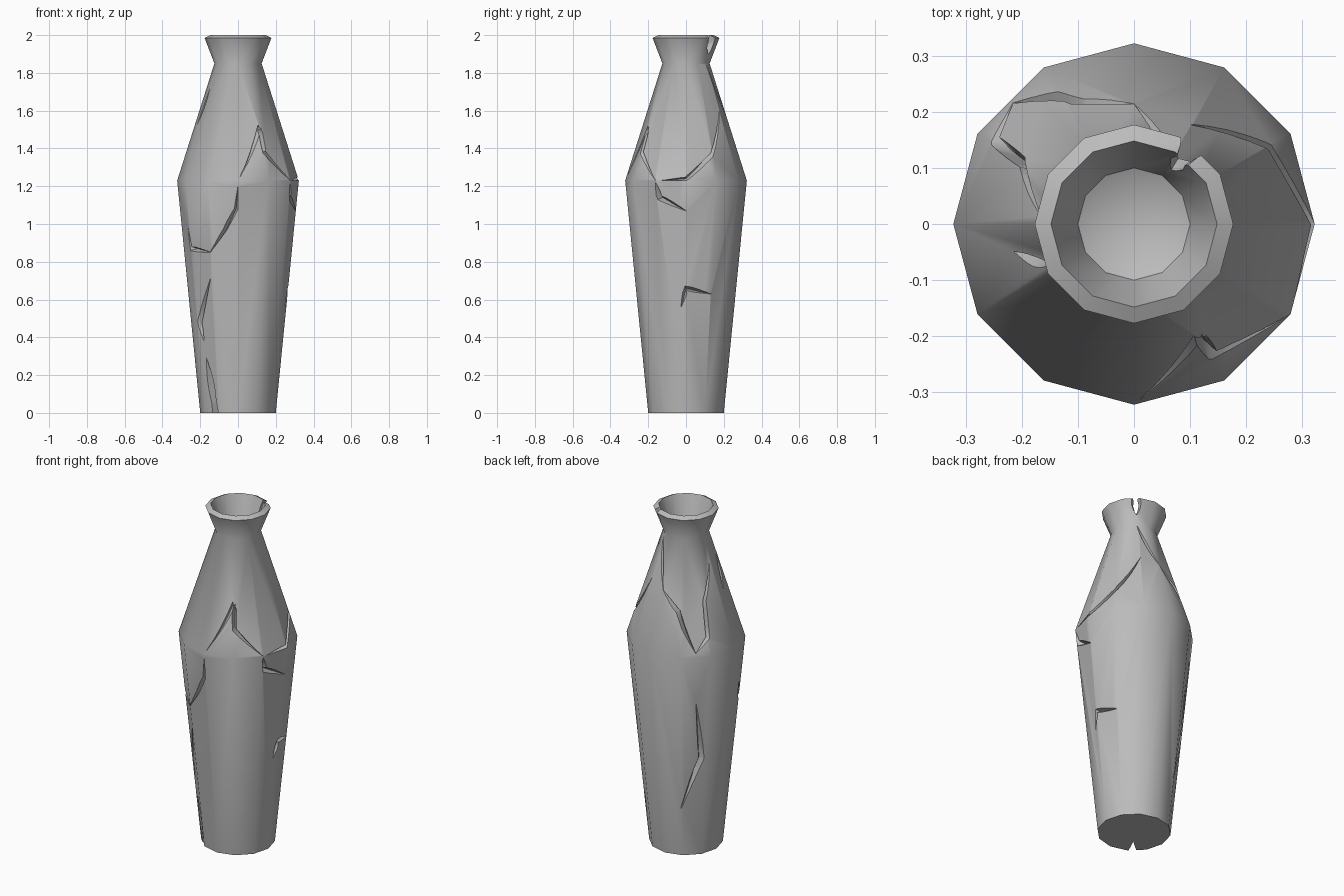
import bpy, bmesh, math
from mathutils import Vector

cube = bpy.data.objects.get("Cube")
if cube:
    bpy.data.objects.remove(cube, do_unlink=True)

SIDES = 12
STEP = 2 * math.pi / SIDES
OUTER = [(0.2, 0), (0.322, 1.23), (0.125, 1.85), (0.177, 1.985)]
INNER = [(0.148, 2.0), (0.1, 1.86)]

clay = bpy.data.materials.new("grey_clay")
clay.use_nodes = True
clay.diffuse_color = (0.5, 0.5, 0.5, 1)
clay.node_tree.nodes["Principled BSDF"].inputs["Base Color"].default_value = (0.5, 0.5, 0.5, 1)


def make_object(name, bm):
    bmesh.ops.recalc_face_normals(bm, faces=bm.faces[:])
    mesh = bpy.data.meshes.new(name)
    bm.to_mesh(mesh)
    bm.free()
    mesh.materials.append(clay)
    obj = bpy.data.objects.new(name, mesh)
    bpy.context.collection.objects.link(obj)
    return obj


def bridge(bm, a, b):
    n = len(a)
    for i in range(n):
        bm.faces.new((a[i], a[(i + 1) % n], b[(i + 1) % n], b[i]))


# Vase body: lathed profile, flat base, funnel shaped mouth
bm = bmesh.new()
rings = [[bm.verts.new((r * math.cos(i * STEP), r * math.sin(i * STEP), z)) for i in range(SIDES)]
         for r, z in OUTER + INNER]
for a, b in zip(rings, rings[1:]):
    bridge(bm, a, b)
bm.faces.new(rings[0])
tip = bm.verts.new((0, 0, 1.81))
for i in range(SIDES):
    bm.faces.new((rings[-1][i], rings[-1][(i + 1) % SIDES], tip))
vase = make_object("vase", bm)


def surface_point(angle, z, lift=0.0):
    """Point on the faceted outer wall, moved outwards by lift."""
    r = OUTER[-1][0]
    for (r0, z0), (r1, z1) in zip(OUTER, OUTER[1:]):
        if z <= z1:
            r = r0 + (r1 - r0) * (z - z0) / (z1 - z0)
            break
    a = math.radians(angle)
    r *= math.cos(STEP / 2) / math.cos(a % STEP - STEP / 2)
    return Vector(((r + lift) * math.cos(a), (r + lift) * math.sin(a), z))


def crack(path, width=0.022, depth=0.04, taper=(0, 0), sub=4):
    """Wedge along (angle, height) points; taper gives the relative width at each end."""
    pts = []
    for (a0, z0), (a1, z1) in zip(path, path[1:]):
        pts += [(a0 + (a1 - a0) * k / sub, z0 + (z1 - z0) * k / sub) for k in range(sub)]
    pts.append(path[-1])
    bm = bmesh.new()
    sections = []
    last = len(pts) - 1
    for i, (a, z) in enumerate(pts):
        t = i / last
        size = max(math.sin(math.pi * t), taper[0] * (1 - t), taper[1] * t, 0.06)
        w, d, lift = width * size, depth * size, 0.012 * size + 0.002
        out = Vector((math.cos(math.radians(a)), math.sin(math.radians(a)), 0))
        along = surface_point(*pts[min(i + 1, last)]) - surface_point(*pts[max(i - 1, 0)])
        side = along.cross(out).normalized() * w * (d + lift) / d / 2
        top = surface_point(a, z, lift)
        sections.append([bm.verts.new(p) for p in (top + side, top - side, surface_point(a, z, -d))])
    for a, b in zip(sections, sections[1:]):
        bridge(bm, a, b)
    bm.faces.new(sections[0])
    bm.faces.new(sections[-1])
    cutter = make_object("crack_cutter", bm)
    cutter.hide_render = True
    mod = vase.modifiers.new("crack", 'BOOLEAN')
    mod.operation = 'DIFFERENCE'
    mod.solver = 'EXACT'
    mod.use_self = True
    mod.object = cutter
    return cutter


cutters = [
    # Front cracks
    crack([(-88, 1.25), (-60, 1.52), (-59, 1.38), (-30, 1.23)], 0.026),
    crack([(270, 1.2), (268, 1.08), (256, 0.97), (239, 0.85)]),
    crack([(239, 0.85), (209, 0.87), (205, 0.98)], 0.026),
    crack([(237, 0.71), (214, 0.48), (219, 0.38)], 0.03),
    crack([(221, 0.29), (227, 0.14), (233, -0.02)], 0.045, 0.1, (0, 1)),
    # Side cracks
    crack([(-30, 1.22), (-27, 1.14), (0, 1.07)], 0.03),
    crack([(-25, 1.23), (0, 1.24), (30, 1.37), (60, 1.6)]),
    crack([(-6, 0.56), (0, 0.66), (30, 0.63)], 0.026),
    crack([(193, 1.53), (200, 1.62), (206, 1.72)], 0.02, 0.03),
    # Back cracks
    crack([(57, 1.84), (73, 1.72), (90, 1.57)], 0.018, 0.03),
    crack([(90, 1.57), (115, 1.47), (135, 1.25)], 0.026),
    crack([(135, 1.25), (149, 1.33), (151, 1.52), (175, 1.71)], 0.024),
    crack([(136, 0.94), (144, 0.6), (118, 0.29)], 0.03),
    # Rim chip
    crack([(52, 2.02), (56, 1.9)], 0.055, 0.07, (1.1, 0)),
]

# Apply the cuts, then remove the helpers
bpy.context.view_layer.objects.active = vase
vase.select_set(True)
for mod in list(vase.modifiers):
    bpy.ops.object.modifier_apply(modifier=mod.name)
for cutter in cutters:
    bpy.data.objects.remove(cutter, do_unlink=True)
bpy.ops.object.select_all(action='DESELECT')
vase.select_set(True)
bpy.ops.object.shade_smooth_by_angle(angle=math.radians(42))
